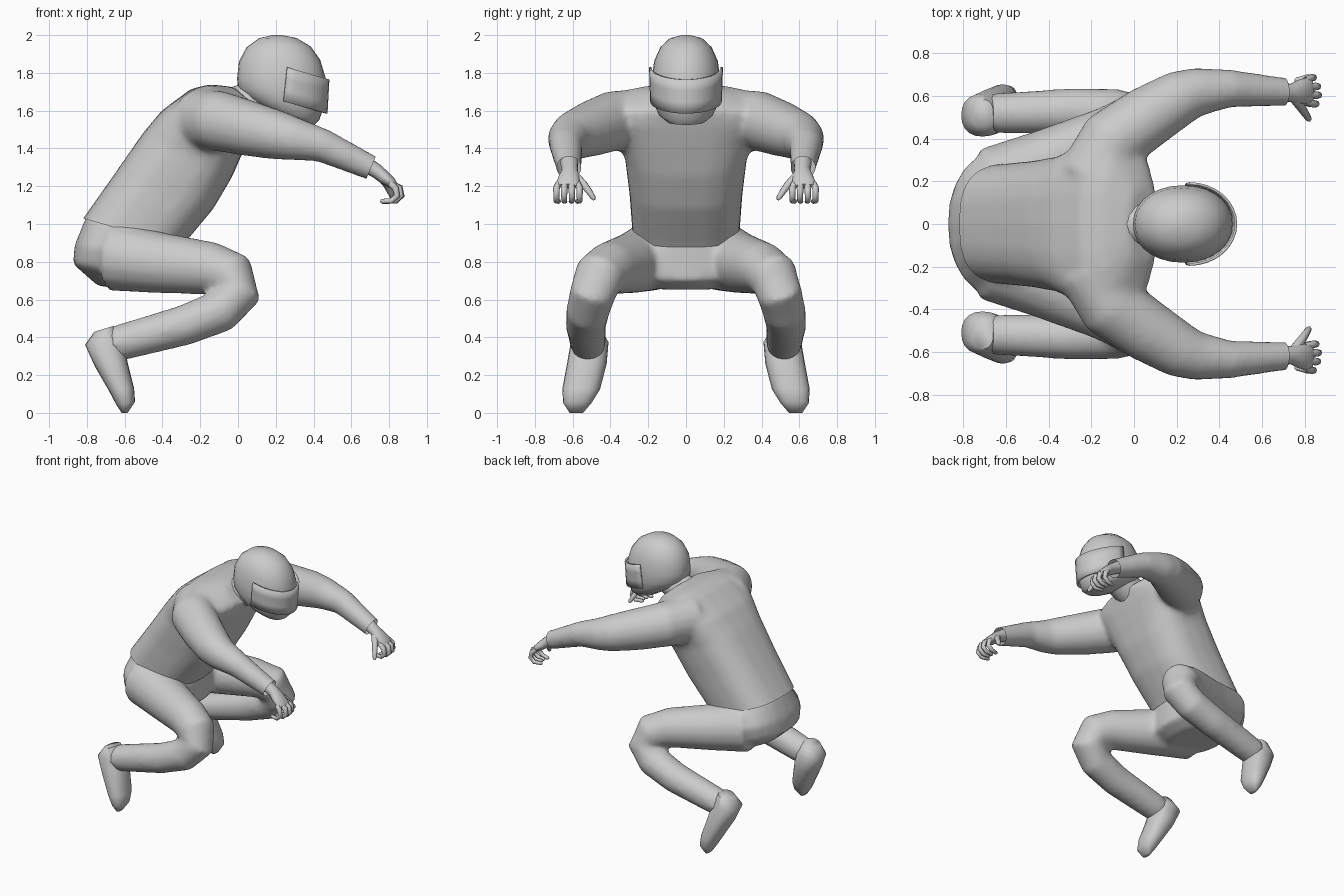
import bpy, bmesh
from math import cos, sin, pi
from mathutils import Vector as V

if "Cube" in bpy.data.objects:
    bpy.data.objects.remove(bpy.data.objects["Cube"])


def tilted_ring(b, f, w, y=0.0, n=2.0, seg=24):
    """Superellipse spanning back point b to front point f (x, z), half width w."""
    pts = []
    for i in range(seg):
        c, s = cos(2 * pi * i / seg), sin(2 * pi * i / seg)
        k = abs(c) ** (2 / n) * (1 if c > 0 else -1)
        m = abs(s) ** (2 / n) * (1 if s > 0 else -1)
        pts.append(V(((b[0] + f[0]) / 2 + k * (f[0] - b[0]) / 2, y + m * w,
                      (b[1] + f[1]) / 2 + k * (f[1] - b[1]) / 2)))
    return pts


def tube_rings(path, side=1, seg=16):
    """Rings across a path of (x, y, z, half width, half thickness)."""
    pos = [V((p[0], p[1] * side, p[2])) for p in path]
    rings = []
    for i, p in enumerate(pos):
        t = (pos[min(i + 1, len(pos) - 1)] - pos[max(i - 1, 0)]).normalized()
        u = V((0, 1, 0))
        u = (u - t * u.dot(t)).normalized()
        v = t.cross(u)
        ru, rv = path[i][3], path[i][-1]
        rings.append([p + u * ru * cos(2 * pi * k / seg) + v * rv * sin(2 * pi * k / seg)
                      for k in range(seg)])
    return rings


def loft(bm, rings, closed=True):
    vs = [[bm.verts.new(p) for p in r] for r in rings]
    n = len(vs[0])
    for a, b in zip(vs, vs[1:]):
        for i in range(n if closed else n - 1):
            j = (i + 1) % n
            bm.faces.new((a[i], a[j], b[j], b[i]))
    if closed:
        bm.faces.new(vs[0][::-1])
        bm.faces.new(vs[-1])


def make(name, bm, angle=50):
    bmesh.ops.recalc_face_normals(bm, faces=bm.faces)
    me = bpy.data.meshes.new(name)
    bm.to_mesh(me)
    bm.free()
    ob = bpy.data.objects.new(name, me)
    bpy.context.collection.objects.link(ob)
    bpy.ops.object.select_all(action='DESELECT')
    bpy.context.view_layer.objects.active = ob
    ob.select_set(True)
    bpy.ops.object.shade_smooth_by_angle(angle=angle * pi / 180)
    return ob


def fuse(ob, cuts=()):
    """Blend overlapping volumes into one skin, then trim open edges."""
    m = ob.modifiers.new("fuse", 'REMESH')
    m.mode, m.voxel_size, m.use_smooth_shade = 'VOXEL', 0.018, True
    s = ob.modifiers.new("relax", 'SMOOTH')
    s.factor, s.iterations = 0.5, 10
    bpy.context.view_layer.objects.active = ob
    for name in ("fuse", "relax"):
        bpy.ops.object.modifier_apply(modifier=name)
    bm = bmesh.new()
    bm.from_mesh(ob.data)
    for co, no in cuts:
        bmesh.ops.bisect_plane(bm, geom=bm.verts[:] + bm.edges[:] + bm.faces[:],
                               plane_co=co, plane_no=no, clear_outer=True)
    bm.to_mesh(ob.data)
    bm.free()


# Jacket: torso and both sleeves, trimmed at hem and cuffs
bm = bmesh.new()
torso = [((-.92, .89), (-.40, .74), .28), ((-.82, 1.03), (-.28, .90), .285),
         ((-.665, 1.25), (-.13, 1.08), .30), ((-.505, 1.48), (-.03, 1.25), .325),
         ((-.405, 1.60), (.035, 1.40), .37), ((-.25, 1.715), (.08, 1.51), .41),
         ((-.15, 1.74), (.10, 1.57), .35), ((-.02, 1.725), (.12, 1.60), .17)]
loft(bm, [tilted_ring(b, f, w, n=2.8) for b, f, w in torso])
arm = [(-.20, .20, 1.55, .17), (-.10, .39, 1.545, .16), (.06, .50, 1.505, .148),
       (.22, .595, 1.468, .130), (.30, .62, 1.45, .115), (.45, .635, 1.415, .09),
       (.70, .62, 1.30, .068), (.78, .615, 1.265, .064)]
for s in (1, -1):
    loft(bm, tube_rings(arm, s))
fuse(make("jacket", bm), [((-.82, 0, 1.03), (-.28, 0, -.96)),
                          ((.705, 0, 1.30), (.92, 0, -.39))])

# Trousers: hips and both bent legs
bm = bmesh.new()
hips = [((-.74, .67), (-.40, .65), .20), ((-.875, .79), (-.30, .70), .33),
        ((-.865, .89), (-.30, .82), .36), ((-.80, 1.05), (-.30, .93), .27)]
loft(bm, [tilted_ring(b, f, w, n=2.3) for b, f, w in hips])
leg = [(-.66, .18, .83, .185), (-.42, .28, .795, .163), (-.14, .405, .765, .14),
       (-.035, .46, .725, .135), (.0, .495, .63, .122), (-.09, .52, .54, .115),
       (-.28, .53, .465, .108), (-.60, .52, .378, .097), (-.67, .52, .36, .092)]
for s in (1, -1):
    loft(bm, tube_rings(leg, s))
fuse(make("trousers", bm))

# Boots with toes pointing down
boot = [((-.76, .43), (-.66, .46), .065, .52), ((-.81, .36), (-.61, .39), .10, .51),
        ((-.76, .25), (-.585, .27), .105, .525), ((-.685, .12), (-.55, .13), .10, .555),
        ((-.645, .045), (-.545, .06), .075, .575), ((-.615, 0), (-.585, 0), .035, .58)]
for s, tag in ((1, "left"), (-1, "right")):
    bm = bmesh.new()
    loft(bm, [tilted_ring(b, f, w, y * s, 2.3, 20) for b, f, w, y in boot])
    make(tag + "_boot", bm, 70)

    # Hand: palm, curled fingers and thumb
    bm = bmesh.new()
    palm = [(.66, .618, 1.325, .048, .045), (.735, .615, 1.28, .042, .038),
            (.77, .618, 1.25, .056, .036), (.815, .625, 1.215, .062, .028),
            (.835, .627, 1.20, .05, .015)]
    loft(bm, tube_rings(palm, s))
    for k in range(4):
        y, d = .575 + .033 * k, (0, .012, .008, -.012)[k]
        spread = (k - 1.5) * .008
        finger = [(.805, y, 1.215, .018), (.845 + d, y + spread, 1.19, .018),
                  (.855 + d, y + spread, 1.15, .016), (.825 + d, y + spread, 1.122, .015),
                  (.775 + d, y, 1.12, .013), (.765 + d, y, 1.122, .006)]
        loft(bm, tube_rings(finger, s, 8))
    thumb = [(.755, .59, 1.255, .027), (.785, .545, 1.215, .021), (.805, .515, 1.175, .018),
             (.82, .492, 1.14, .014), (.823, .485, 1.128, .006)]
    loft(bm, tube_rings(thumb, s, 8))
    make(tag + "_hand", bm, 60)

# Neck
bm = bmesh.new()
loft(bm, tube_rings([(.0, 0, 1.62, .11), (.10, 0, 1.66, .105), (.22, 0, 1.72, .10)]))
make("neck", bm)

# Helmet shell
bm = bmesh.new()
shell = [((.18, 2.0), (.23, 2.0), .02), ((.11, 1.983), (.31, 1.985), .085),
         ((.045, 1.935), (.385, 1.94), .135), ((.005, 1.86), (.435, 1.87), .168),
         ((-.005, 1.77), (.462, 1.78), .181), ((.0, 1.715), (.462, 1.70), .181),
         ((.045, 1.665), (.455, 1.62), .174), ((.13, 1.615), (.43, 1.55), .145),
         ((.22, 1.56), (.405, 1.525), .10)]
loft(bm, [tilted_ring(b, f, w, n=2.1, seg=28) for b, f, w in shell])
make("helmet", bm)

# Visor wrapped around the front of the helmet
bm = bmesh.new()
rows = []
for k in range(4):
    h = k / 3
    rows.append([V((.26 - .02 * h + (.218 + .01 * h) * cos(t), (.19 - .006 * h) * sin(t),
                    1.83 - .18 * h - .065 * cos(t)))
                 for t in [pi * (i / 16 - .5) for i in range(17)]])
loft(bm, rows, closed=False)
visor = make("visor", bm)
sol = visor.modifiers.new("thickness", 'SOLIDIFY')
sol.thickness, sol.offset = .012, 0
